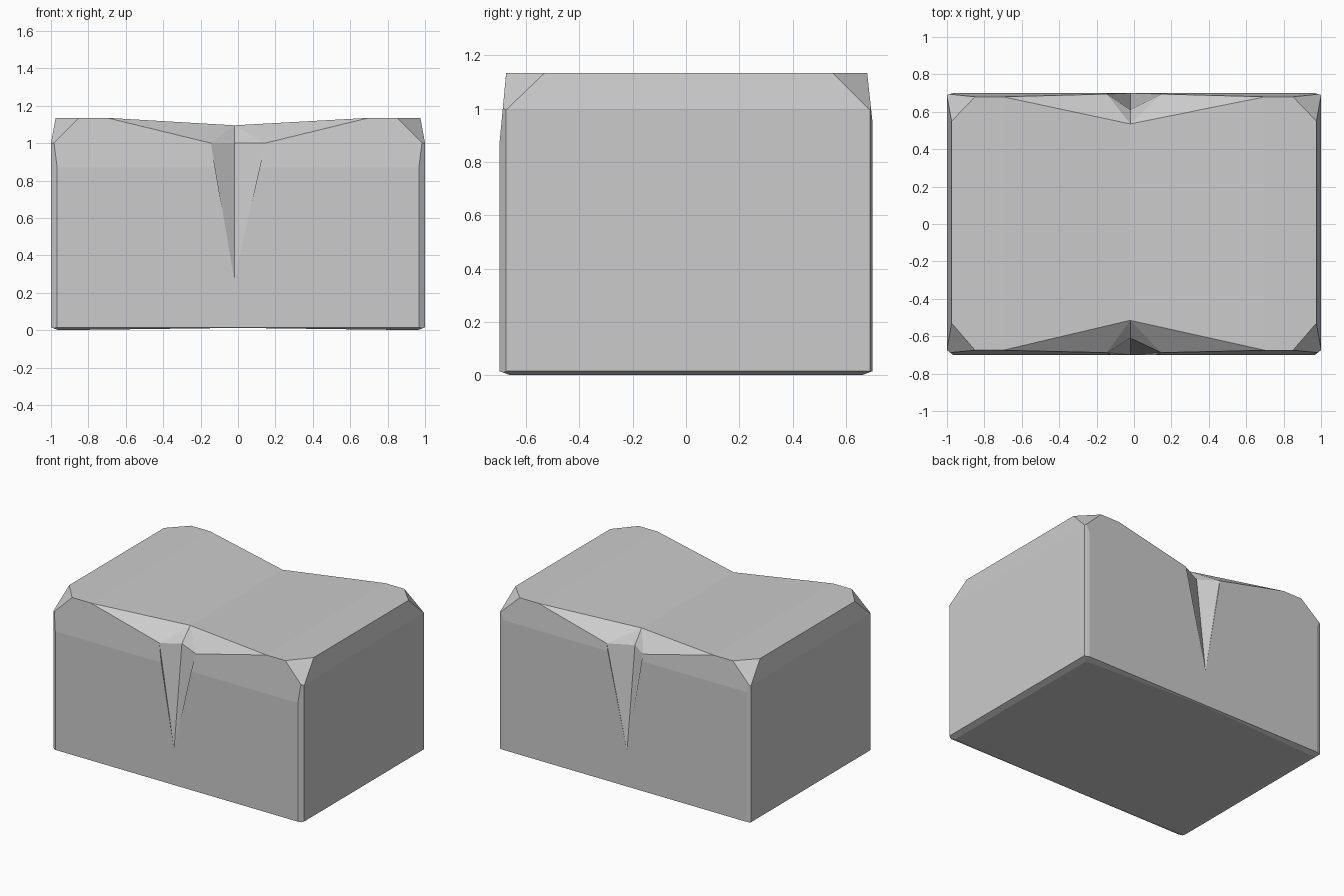
import bpy, bmesh
from mathutils import Vector

if "Cube" in bpy.data.objects:
    bpy.data.objects.remove(bpy.data.objects["Cube"])


def add_object(name, bm):
    bmesh.ops.recalc_face_normals(bm, faces=bm.faces[:])
    mesh = bpy.data.meshes.new(name)
    bm.to_mesh(mesh)
    bm.free()
    obj = bpy.data.objects.new(name, mesh)
    bpy.context.collection.objects.link(obj)
    return obj


def slice_off(bm, point, normal):
    """Remove everything beyond a plane and close the opening."""
    bmesh.ops.bisect_plane(bm, geom=bm.verts[:] + bm.edges[:] + bm.faces[:], dist=1e-5,
                           plane_co=point, plane_no=normal, clear_outer=True)
    bmesh.ops.holes_fill(bm, edges=[e for e in bm.edges if e.is_boundary], sides=0)


def carve(target, points):
    """Subtract the convex hull of some points."""
    bm = bmesh.new()
    for p in points:
        bm.verts.new(p)
    bmesh.ops.convex_hull(bm, input=bm.verts[:])
    bmesh.ops.delete(bm, geom=[v for v in bm.verts if not v.link_faces], context='VERTS')
    cutter = add_object("crack_cutter", bm)
    cutter.hide_render = True
    mod = target.modifiers.new("crack", 'BOOLEAN')
    mod.operation = 'DIFFERENCE'
    mod.solver = 'EXACT'
    mod.object = cutter
    bpy.context.view_layer.objects.active = target
    bpy.ops.object.modifier_apply(modifier=mod.name)
    bpy.data.objects.remove(cutter)


# Block: front profile with a sagging top, extruded front to back
profile = [(-.96, 0), (0, .012), (.96, 0), (1, .015), (1, 1), (.975, 1.135),
           (.7, 1.135), (-.02, 1.095), (-.7, 1.135), (-.975, 1.135), (-1, 1), (-1, .015)]
bm = bmesh.new()
face = bm.faces.new([bm.verts.new((x, -.7, z)) for x, z in profile])
ext = bmesh.ops.extrude_face_region(bm, geom=[face])
bmesh.ops.translate(bm, vec=(0, 1.4, 0), verts=[v for v in ext['geom'] if isinstance(v, bmesh.types.BMVert)])
bmesh.ops.recalc_face_normals(bm, faces=bm.faces[:])

# Per side: fold height, top edge y, chip y, corner edge y, crack depth y
sides = {-1: (.87, .675, .53, .675, .515), 1: (.95, .68, .55, .69, .535)}
for sy, (fold, top_y, chip_y, edge_y, _) in sides.items():
    slice_off(bm, (0, sy * .7, fold), (0, sy * (1.135 - fold), .7 - top_y))
    slice_off(bm, (0, sy * .7, .015), (0, sy * .015, -.04))
    for sx in (-1, 1):
        # Narrow vertical bevel, then the chipped top corner
        slice_off(bm, (sx, sy * edge_y, 0), (sx * (.7 - edge_y), sy * .033, 0))
        a = Vector((sx * .85, sy * top_y, 1.135))
        b = Vector((sx * .975, sy * chip_y, 1.135))
        c = Vector((sx, sy * (edge_y + .002), .995))
        n = (b - a).cross(c - a)
        slice_off(bm, a, n if n.z > 0 else -n)
block = add_object("stone_block", bm)

# Cracks: wide chipped notch, steep throat, long tapering split
for sy, (fold, top_y, _, _, deep_y) in sides.items():
    lip_y = .7 - (.7 - top_y) * (1 - fold) / (1.135 - fold)
    deep = (-.02, sy * deep_y, 1.095)
    throat = (-.02, sy * .61, 1.0)
    rim = [(s * .7, sy * top_y, 1.135) for s in (-1, 1)]
    lips = [(s * .145, sy * lip_y, 1.0) for s in (-1, 1)]
    apex = (-.02, sy * .7, .27)

    def outward(pts):
        return pts + [(x, sy * .9, z) for x, y, z in pts]

    def upward(pts, top):
        return pts + [(x, y, top) for x, y, z in pts]

    carve(block, outward(upward(rim + [deep], 1.4) + lips))
    carve(block, outward([deep, throat] + lips))
    carve(block, outward(upward(lips + [throat], 1.03) + [apex]))
